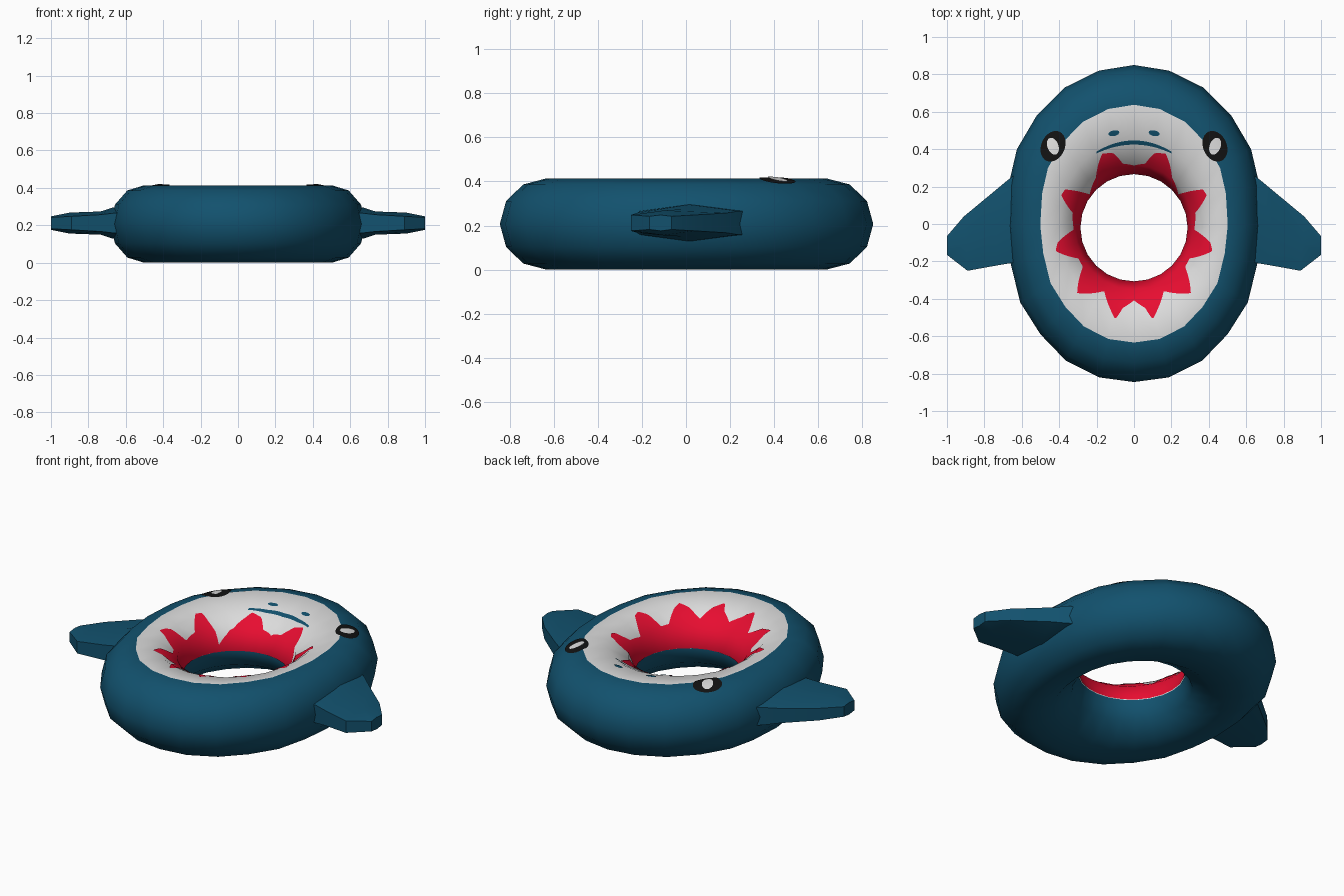
import bpy, bmesh, math
from mathutils import Vector
from mathutils.bvhtree import BVHTree
from mathutils.interpolate import poly_3d_calc

if "Cube" in bpy.data.objects:
    bpy.data.objects.remove(bpy.data.objects["Cube"])


def material(name, rgb):
    m = bpy.data.materials.new(name)
    m.diffuse_color = (*rgb, 1)
    m.use_nodes = True
    m.node_tree.nodes["Principled BSDF"].inputs["Base Color"].default_value = m.diffuse_color
    return m


BLUE = material("deep blue", (0.006, 0.083, 0.155))
WHITE = material("soft white", (0.72, 0.72, 0.72))
RED = material("mouth red", (0.80, 0.004, 0.030))
BLACK = material("eye black", (0.006, 0.006, 0.006))


def make_object(name, bm, mats):
    me = bpy.data.meshes.new(name)
    bm.to_mesh(me)
    ob = bpy.data.objects.new(name, me)
    bpy.context.collection.objects.link(ob)
    for m in mats:
        me.materials.append(m)
    return ob


# Ring body: 24 segments around, 12-sided section, white upper inside
SEG, SIDES, HALF, HOLE, HOLE_Y = 24, 12, 0.207, 0.29, -0.02
half_outline = [(0, .85), (.187, .82), (.37, .73), (.52, .58), (.626, .40),
                (.668, .22), (.682, -.01), (.66, -.21), (.608, -.42),
                (.50, -.59), (.365, -.73), (.187, -.82), (0, -.845)]
outline = half_outline + [(-x, y) for x, y in half_outline[-2:0:-1]]
bm = bmesh.new()
rings = []
for i, (ox, oy) in enumerate(outline):
    a = math.tau * i / SEG
    outer = Vector((ox, oy))
    crest = Vector((ox * 0.735, oy * 0.75))
    inner = Vector((HOLE * math.sin(a), HOLE_Y + HOLE * math.cos(a)))
    ring = []
    for k in range(SIDES):
        p = math.tau * k / SIDES
        c = math.cos(p)
        xy = crest + ((outer if c > 0 else inner) - crest) * abs(c)
        ring.append(bm.verts.new((xy.x, xy.y, HALF + HALF * math.sin(p))))
    rings.append(ring)
for i in range(SEG):
    for k in range(SIDES):
        n, m = (i + 1) % SEG, (k + 1) % SIDES
        f = bm.faces.new((rings[i][k], rings[n][k], rings[n][m], rings[i][m]))
        f.material_index = 1 if SIDES // 4 <= k < SIDES // 2 else 0
        f.smooth = True
bmesh.ops.recalc_face_normals(bm, faces=bm.faces)
bm.normal_update()
bm.faces.ensure_lookup_table()
make_object("ring_body", bm, [BLUE, WHITE])
tree = BVHTree.FromBMesh(bm)


def drape(x, y, lift):
    """Drop a point onto the body; return lifted point and smooth normal."""
    hit, _, idx, _ = tree.ray_cast(Vector((x, y, 1)), Vector((0, 0, -1)))
    verts = bm.faces[idx].verts
    w = poly_3d_calc([v.co for v in verts], hit)
    n = sum((v.normal * k for v, k in zip(verts, w)), Vector()).normalized()
    return hit + n * lift, n


def patch(name, fn, rows, cols, mat, lift, closed=True):
    """Thin painted patch: grid of fn(row, col) in 0..1 draped on the body."""
    pb = bmesh.new()
    normals, grid = [], []
    for r in range(rows + 1):
        line = []
        for c in range(cols if closed else cols + 1):
            co, n = drape(*fn(r / rows, c / cols), lift)
            line.append(pb.verts.new(co))
            normals.append(n)
        grid.append(line)
    for r in range(rows):
        for c in range(cols):
            d = (c + 1) % cols if closed else c + 1
            f = pb.faces.new((grid[r][c], grid[r + 1][c],
                              grid[r + 1][d], grid[r][d]))
            f.smooth = True
    pb.normal_update()
    if sum(f.normal.z for f in pb.faces) < 0:
        bmesh.ops.reverse_faces(pb, faces=pb.faces)
    ob = make_object(name, pb, [mat])
    ob.data.normals_split_custom_set_from_vertices(normals)
    pb.free()


# Red mouth with a jagged tooth edge, half outline mirrored
jag = [(0, .315), (.06, .325), (.11, .38), (.17, .378), (.205, .25),
       (.24, .16), (.37, .185), (.39, .155), (.33, .06), (.325, -.03),
       (.41, -.10), (.42, -.145), (.30, -.185), (.275, -.23), (.305, -.37),
       (.21, -.37), (.16, -.36), (.13, -.45), (.10, -.51), (.06, -.45),
       (0, -.41)]
polar = [(math.atan2(x, y - HOLE_Y), math.hypot(x, y - HOLE_Y)) for x, y in jag]


def mouth(t, u):
    a = math.tau * u
    b = min(a, math.tau - a)
    edge = polar[-1][1]
    for (a0, r0), (a1, r1) in zip(polar, polar[1:]):
        if a0 <= b <= a1:
            edge = r0 + (r1 - r0) * (b - a0) / (a1 - a0)
            break
    step = math.tau / SEG
    hole = HOLE * math.cos(step / 2) / math.cos(a % step - step / 2) + 0.0006
    r = hole + (edge - hole) * t * t
    return r * math.sin(a), HOLE_Y + r * math.cos(a)


patch("mouth", mouth, 24, 360, RED, 0.004)


# Eyes and nostrils: tilted ellipses
def ellipse(side, cx, cy, long, short, tilt):
    def fn(t, u):
        t = max(t, 0.01)
        p, q = long * t * math.cos(math.tau * u), short * t * math.sin(math.tau * u)
        c, s = math.cos(tilt), math.sin(tilt)
        return side * (cx + p * c - q * s), cy + p * s + q * c
    return fn


for side, label in ((1, "right"), (-1, "left")):
    patch(label + "_eye", ellipse(side, .432, .415, .085, .062, -1.15),
          10, 28, BLACK, 0.004)
    patch(label + "_eye_glint", ellipse(side, .432, .415, .046, .029, -1.9),
          6, 20, WHITE, 0.008)
    patch(label + "_nostril", ellipse(side, .108, .486, .030, .015, -0.2),
          4, 16, BLUE, 0.004)


# Tapered lip line above the mouth
def lip(t, u):
    s = 2 * u - 1
    return 0.2 * s, 0.437 - 0.053 * s * s + (t - 0.5) * (0.022 - 0.012 * s * s)


patch("lip_line", lip, 2, 40, BLUE, 0.004, closed=False)
bm.free()

# Side fins: six-sided sections (lead x, lead y, trail x, trail y, mid, edge)
sections = [(.60, .29, .60, -.20, .085, .055), (.675, .235, .665, -.21, .083, .053),
            (.735, .185, .735, -.222, .062, .045), (.91, .04, .89, -.25, .056, .036),
            (1.0, -.065, 1.0, -.165, .036, .030)]
for side, label in ((1, "right"), (-1, "left")):
    fb = bmesh.new()
    loops = []
    for lx, ly, tx, ty, mid, edge in sections:
        mx, my = (lx + tx) / 2, (ly + ty) / 2
        pts = [(lx, ly, edge), (mx, my, mid), (tx, ty, edge),
               (tx, ty, -edge), (mx, my, -mid), (lx, ly, -edge)]
        loops.append([fb.verts.new((side * x, y, 0.212 + z)) for x, y, z in pts])
    for a, b in zip(loops, loops[1:]):
        for k in range(6):
            m = (k + 1) % 6
            fb.faces.new((a[k], a[m], b[m], b[k]))
    fb.faces.new(loops[0])
    fb.faces.new(loops[-1])
    bmesh.ops.recalc_face_normals(fb, faces=fb.faces)
    fin = make_object(label + "_fin", fb, [BLUE])
    fb.free()
    bpy.context.view_layer.objects.active = fin
    fin.select_set(True)
    bpy.ops.object.shade_smooth_by_angle(angle=math.radians(40))
    fin.select_set(False)
